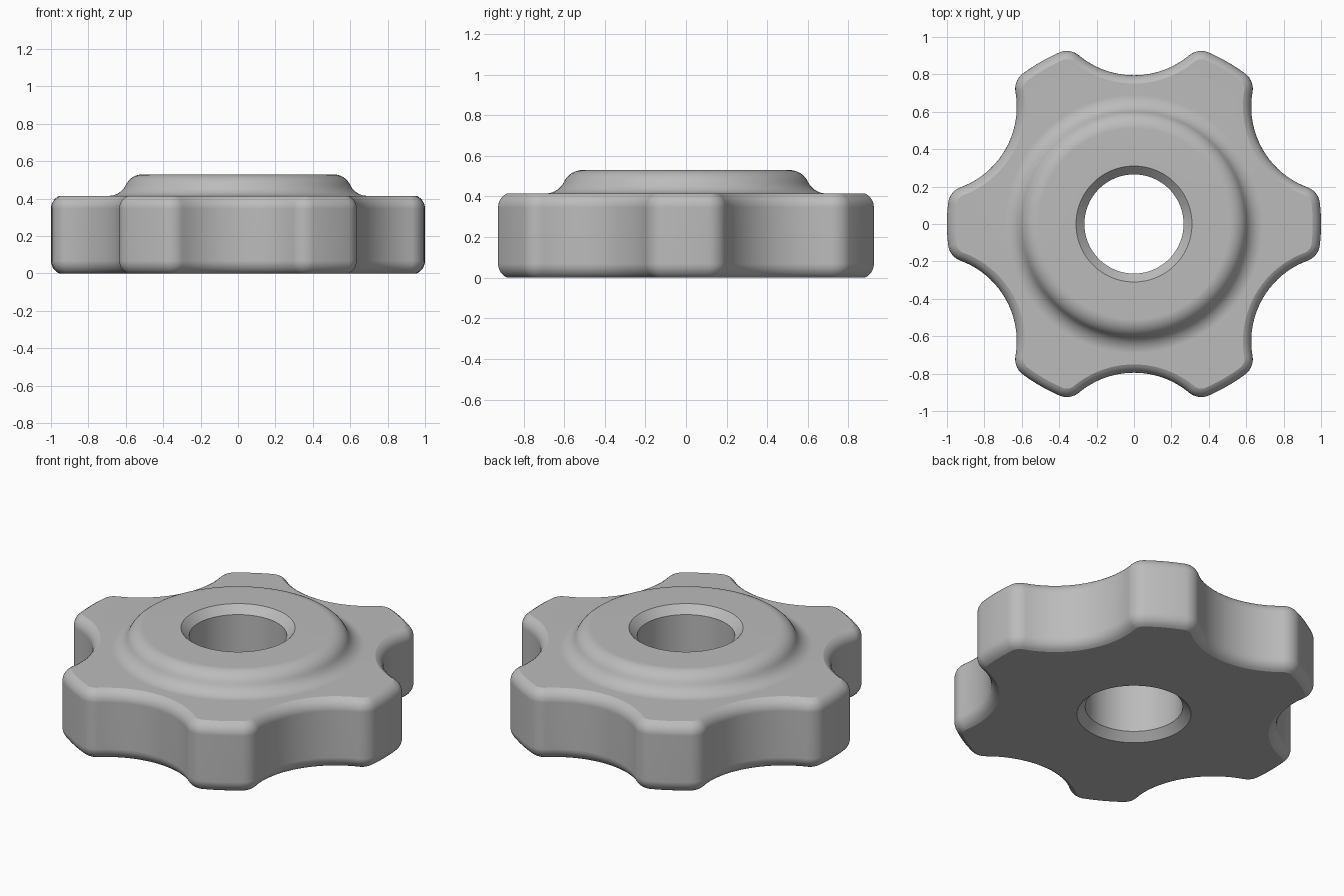
import bpy
import bmesh
from math import acos, atan2, cos, pi, radians, sin

cube = bpy.data.objects.get("Cube")
if cube:
    bpy.data.objects.remove(cube)

# Outline: six lobes, hollowed by round scallops, with rounded corners
LOBES = 6
HALF = pi / LOBES
TIP = 1.0          # outer radius of the lobes
SCALLOP = 0.46     # scallop radius
SCALLOP_AT = 1.255 # scallop centre distance
CORNER = 0.1       # corner rounding


def polar(radius, angle):
    return complex(radius * cos(angle), radius * sin(angle))


def arc(centre, radius, start, end, steps):
    return [centre + polar(radius, start + (end - start) * i / steps)
            for i in range(steps + 1)]


def outline(inset):
    """Lobed outline, moved inward by inset; the point count never changes."""
    a, b = TIP - CORNER, SCALLOP + CORNER
    lobe = HALF - acos((a * a + SCALLOP_AT ** 2 - b * b) / (2 * a * SCALLOP_AT))
    corner = polar(a, lobe)
    hollow = polar(SCALLOP_AT, HALF)
    to_hollow = hollow - corner
    turn = atan2(to_hollow.imag, to_hollow.real)
    half = arc(0, TIP - inset, 0, lobe, 4)
    half += arc(corner, CORNER - inset, lobe, turn, 10)[1:]
    half += arc(hollow, SCALLOP + inset, turn + pi, HALF + pi, 10)[1:]
    # mirror the half across the scallop, then repeat around the centre
    mirrored = [p.conjugate() * polar(1, 2 * HALF) for p in half[-2:0:-1]]
    sector = half + mirrored
    return [p * polar(1, 2 * HALF * k) for k in range(LOBES) for p in sector]


angles = [atan2(p.imag, p.real) for p in outline(0)]


def circle(radius):
    return [polar(radius, a) for a in angles]


# Section of the knob, from the bottom of the bore round the outside and back
RIM_TOP, TOP = 0.415, 0.53
BORE, BEVEL = 0.265, 0.045
ROUND, SWEEP = 0.075, radians(66)
RISE = ROUND * sin(SWEEP)
loops = [(circle(BORE + BEVEL), 0)]

# rounded lower and upper rim edges
steps = [SWEEP * i / 6 for i in range(7)]
for t in reversed(steps):
    loops.append((outline(ROUND * (1 - cos(t))), RISE - ROUND * sin(t)))
for t in steps:
    loops.append((outline(ROUND * (1 - cos(t))), RIM_TOP - RISE + ROUND * sin(t)))

# raised hub: hollow curve at the foot, round shoulder above
HUB, FILLET = 0.51, 0.1
lean = radians(25.2)
foot = complex(HUB + 2 * FILLET * cos(lean), RIM_TOP + FILLET)
shoulder = complex(HUB, TOP - FILLET)
section = arc(foot, FILLET, 1.5 * pi, pi + lean, 8)
section += arc(shoulder, FILLET, lean, pi / 2, 8)[1:]
loops += [(circle(p.real), p.imag) for p in section]

# bevelled through bore
loops += [(circle(BORE + BEVEL), TOP), (circle(BORE), TOP - BEVEL),
          (circle(BORE), BEVEL)]

bm = bmesh.new()
rings = [[bm.verts.new((p.real, p.imag, z)) for p in points]
         for points, z in loops]
for ring, following in zip(rings, rings[1:] + rings[:1]):
    for i in range(len(ring)):
        j = (i + 1) % len(ring)
        bm.faces.new((ring[i], ring[j], following[j], following[i]))
bmesh.ops.recalc_face_normals(bm, faces=bm.faces)

mesh = bpy.data.meshes.new("lobed_knob")
bm.to_mesh(mesh)
bm.free()
knob = bpy.data.objects.new("lobed_knob", mesh)
bpy.context.collection.objects.link(knob)

# Plain grey material
grey = bpy.data.materials.new("grey")
grey.use_nodes = True
colour = (0.5, 0.5, 0.5, 1)
grey.diffuse_color = colour
grey.node_tree.nodes["Principled BSDF"].inputs["Base Color"].default_value = colour
mesh.materials.append(grey)

# Smooth curves, crisp bevels and flat faces
bpy.ops.object.select_all(action="DESELECT")
knob.select_set(True)
bpy.context.view_layer.objects.active = knob
bpy.ops.object.shade_smooth_by_angle(angle=radians(22))
weighted = knob.modifiers.new("flat_face_normals", "WEIGHTED_NORMAL")
weighted.keep_sharp = True
